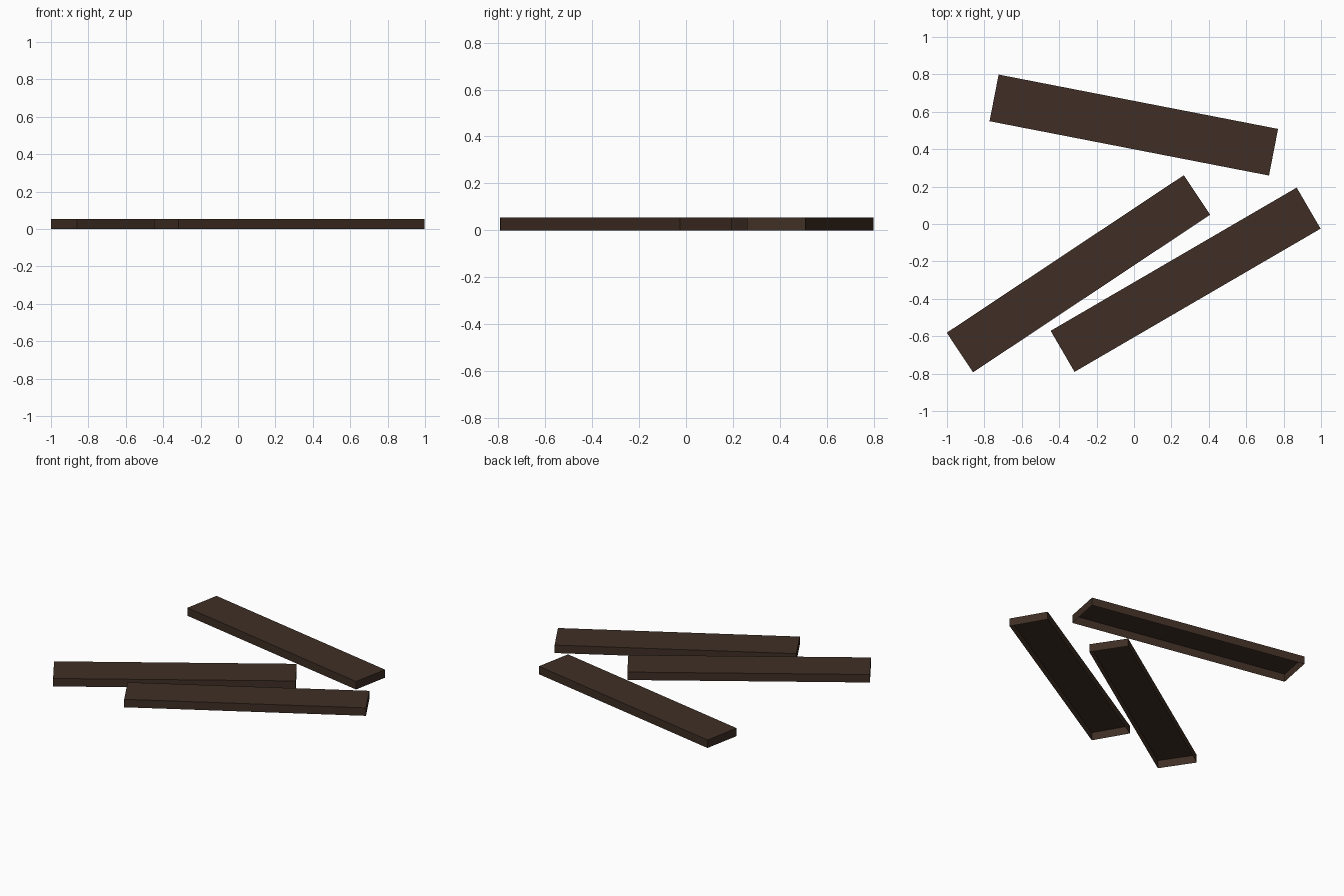
import bpy, bmesh, math
from mathutils import Matrix, Vector

if "Cube" in bpy.data.objects:
    bpy.data.objects.remove(bpy.data.objects["Cube"])

LENGTH, WIDTH, HEIGHT = 1.522, 0.254, 0.055

wood = bpy.data.materials.new("dark brown wood")
wood.diffuse_color = (0.05, 0.028, 0.018, 1)
wood.use_nodes = True
wood.node_tree.nodes["Principled BSDF"].inputs["Base Color"].default_value = wood.diffuse_color


def plank(name, x, y, angle):
    """Low-poly board, open underneath."""
    bm = bmesh.new()
    bmesh.ops.create_cube(bm, size=1)
    bmesh.ops.scale(bm, vec=Vector((LENGTH, WIDTH, HEIGHT)), verts=bm.verts)
    bm.normal_update()
    underside = [f for f in bm.faces if f.normal.z < -0.5]
    bmesh.ops.delete(bm, geom=underside, context='FACES_ONLY')
    bmesh.ops.transform(
        bm, verts=bm.verts,
        matrix=Matrix.Translation((x, y, HEIGHT / 2))
        @ Matrix.Rotation(math.radians(angle), 4, 'Z'))
    mesh = bpy.data.meshes.new(name)
    bm.to_mesh(mesh)
    bm.free()
    mesh.materials.append(wood)
    bpy.context.collection.objects.link(bpy.data.objects.new(name, mesh))


# Three scattered planks
plank("back_plank", -0.001, 0.529, -11.0)
plank("left_plank", -0.297, -0.266, 33.6)
plank("right_plank", 0.276, -0.298, 30.2)
